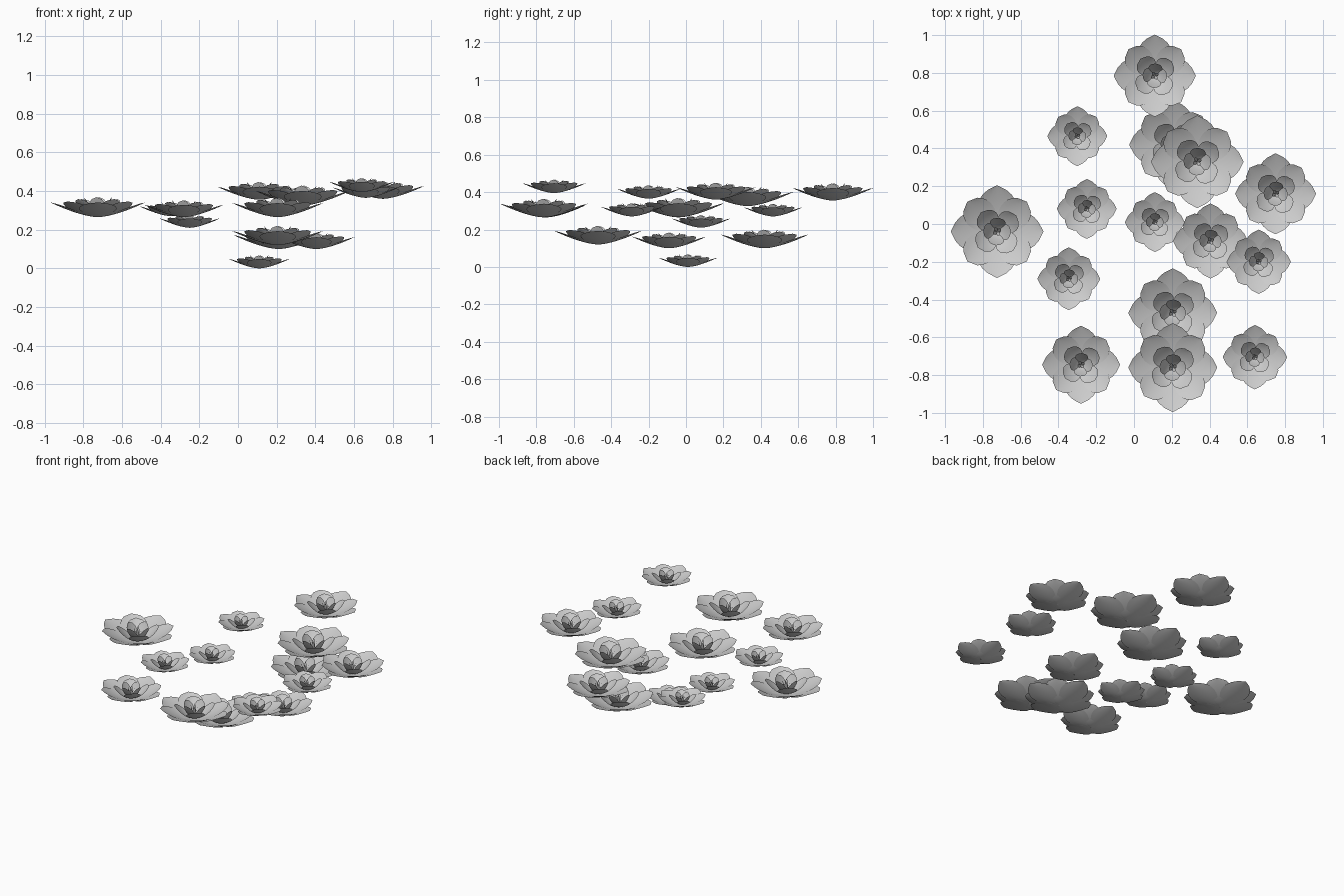
import bpy, math

cube = bpy.data.objects.get("Cube")
if cube:
    bpy.data.objects.remove(cube, do_unlink=True)

petal_grey = bpy.data.materials.new("petal_grey")
petal_grey.use_nodes = True
petal_grey.diffuse_color = (0.6, 0.6, 0.6, 1)
petal_grey.node_tree.nodes["Principled BSDF"].inputs["Base Color"].default_value = (0.6, 0.6, 0.6, 1)

ALONG, ACROSS = 10, 6


def add_petal(verts, faces, angle, reach, height, width, curl, blunt, cup):
    """One cupped petal: a grid swept out from the centre, curling up to its tip."""
    first = len(verts)
    for i in range(ALONG + 1):
        u = i / ALONG
        # Narrow at the root, widest past the middle, closing at the tip
        half = width * math.sin(math.pi * u ** 1.3) ** blunt if 0 < i < ALONG else 0.004
        for j in range(ACROSS + 1):
            v = 2 * j / ACROSS - 1
            r, s = reach * (0.02 + 0.98 * u), half * v
            z = height * u ** curl + cup * half * v * v
            verts.append((r * math.cos(angle) - s * math.sin(angle),
                          r * math.sin(angle) + s * math.cos(angle), z))
    row = ACROSS + 1
    for i in range(ALONG):
        for j in range(ACROSS):
            a = first + i * row + j
            faces.append((a, a + row, a + row + 1, a + 1))


# Rings of four petals: start angle, reach, height, half width, curl, bluntness, cup
rings = [
    (0, 1.00, 0.31, 0.40, 1.5, 0.75, 0.12),
    (45, 0.91, 0.33, 0.34, 1.7, 0.50, 0.14),
    (40, 0.54, 0.38, 0.25, 1.6, 0.55, 0.20),
    (85, 0.30, 0.42, 0.17, 1.5, 0.50, 0.20),
    (30, 0.10, 0.36, 0.04, 1.2, 0.70, 0.10),
]
verts, faces = [], []
for start, *shape in rings:
    for k in range(4):
        add_petal(verts, faces, math.radians(start + 90 * k), *shape)
flower_mesh = bpy.data.meshes.new("flower")
flower_mesh.from_pydata(verts, [], faces)
flower_mesh.materials.append(petal_grey)
flower_mesh.shade_smooth()

# Floating flowers: x, y, base height, radius
flowers = [
    (0.11, 0.785, 0.355, 0.217), (0.21, 0.42, 0.10, 0.235),
    (0.335, 0.33, 0.325, 0.245), (-0.30, 0.465, 0.27, 0.158),
    (0.75, 0.16, 0.36, 0.214), (-0.25, 0.08, 0.21, 0.158),
    (0.11, 0.01, 0.0, 0.158), (0.405, -0.09, 0.10, 0.198),
    (0.66, -0.20, 0.365, 0.17), (-0.725, -0.04, 0.265, 0.245),
    (-0.345, -0.29, 0.27, 0.166), (0.205, -0.47, 0.12, 0.235),
    (0.205, -0.76, 0.265, 0.235), (-0.28, -0.745, 0.265, 0.206),
    (0.64, -0.705, 0.395, 0.17),
]
for n, (x, y, z, radius) in enumerate(flowers, 1):
    flower = bpy.data.objects.new(f"flower_{n}", flower_mesh)
    flower.location = (x, y, z)
    flower.scale = (radius,) * 3
    bpy.context.collection.objects.link(flower)
